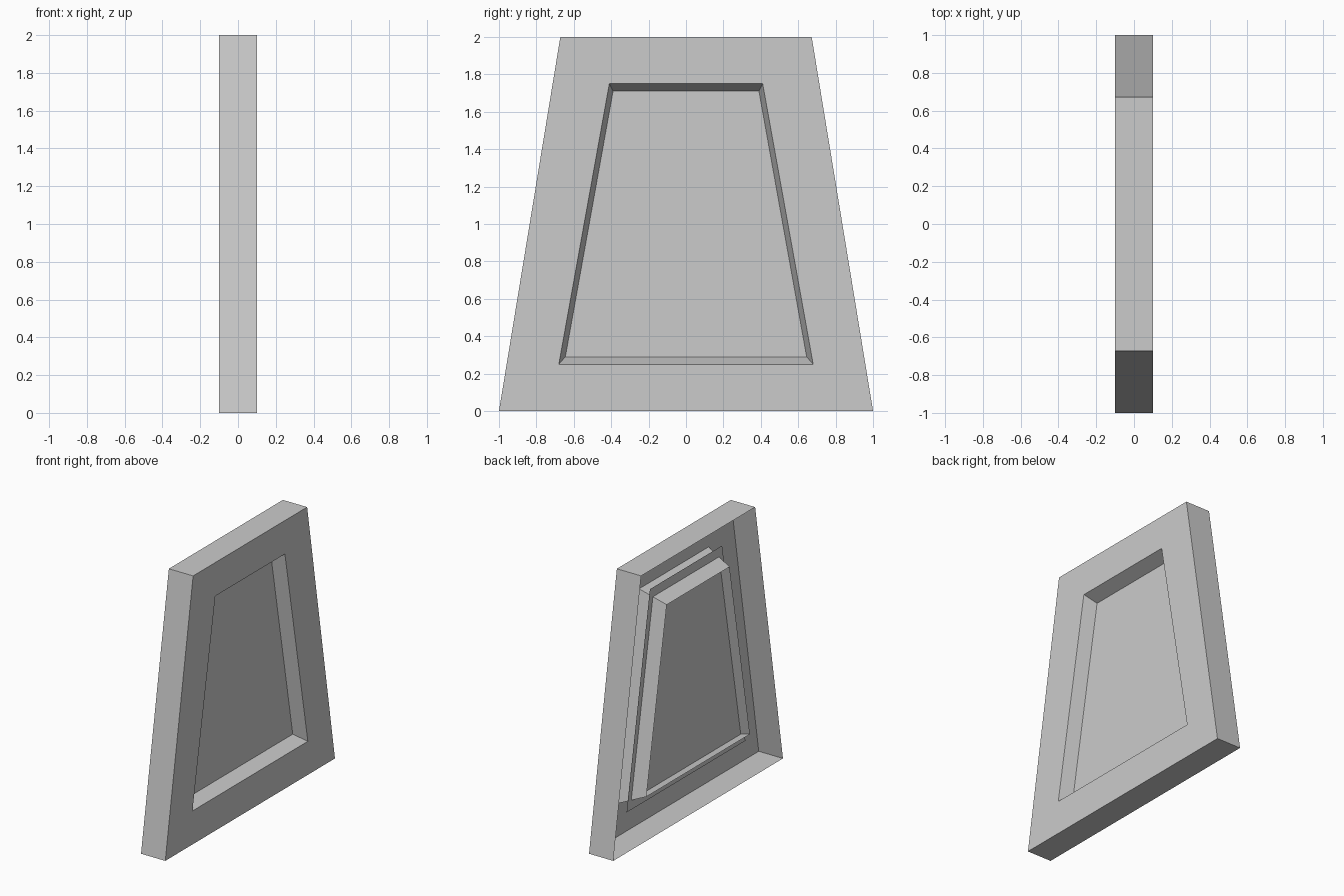
import bpy, bmesh

if "Cube" in bpy.data.objects:
    bpy.data.objects.remove(bpy.data.objects["Cube"])


def ring(bm, x, y_low, y_high, z_low, z_high):
    """Trapezoid loop of four vertices in the plane at x."""
    pts = [(-y_low, z_low), (y_low, z_low), (y_high, z_high), (-y_high, z_high)]
    return [bm.verts.new((x, y, z)) for y, z in pts]


def bridge(bm, a, b):
    """Join two loops with a band of quads."""
    for i in range(4):
        j = (i + 1) % 4
        bm.faces.new((a[i], a[j], b[j], b[i]))


def finish(bm, name):
    mesh = bpy.data.meshes.new(name)
    bm.normal_update()
    bm.to_mesh(mesh)
    bm.free()
    obj = bpy.data.objects.new(name, mesh)
    bpy.context.collection.objects.link(obj)
    return obj


# Open-backed outer shell, face plate with opening, tapered inner sleeve
bm = bmesh.new()
loops = [
    ring(bm, -0.1, 1.0, 0.672, 0.0, 2.0),     # outer back rim
    ring(bm, 0.1, 1.0, 0.672, 0.0, 2.0),      # outer face edge
    ring(bm, 0.1, 0.68, 0.41, 0.25, 1.75),    # opening edge
    ring(bm, 0.0, 0.645, 0.39, 0.29, 1.71),   # sleeve at the pane
    ring(bm, -0.1, 0.61, 0.37, 0.33, 1.67),   # sleeve back rim
]
for a, b in zip(loops, loops[1:]):
    bridge(bm, b, a)
finish(bm, "window_frame")

# Flat pane crossing the sleeve, slightly larger than the opening
bm = bmesh.new()
bm.faces.new(ring(bm, 0.0, 0.70, 0.425, 0.22, 1.78))
finish(bm, "window_pane")
